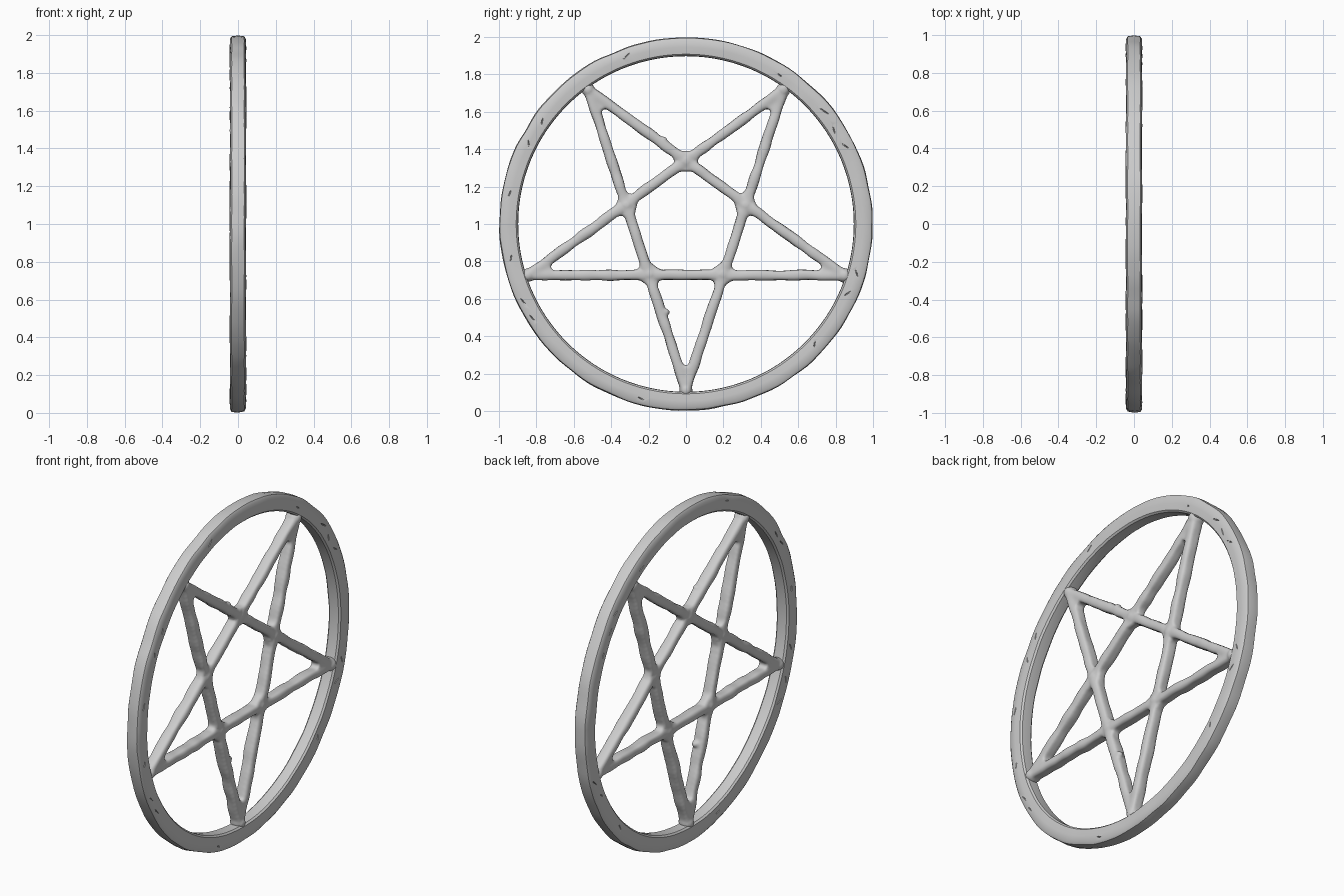
import bpy, bmesh, random
from math import sin, cos, pi, radians
from mathutils import Vector, Matrix, noise

if "Cube" in bpy.data.objects:
    bpy.data.objects.remove(bpy.data.objects["Cube"])

random.seed(4)
R_STAR = 0.875
C = Vector((0, 0, 1))


def polar(deg, r, x=0.0):
    a = radians(deg)
    return Vector((x, r * cos(a), 1 + r * sin(a)))


def make_object(name, bm):
    bmesh.ops.recalc_face_normals(bm, faces=bm.faces)
    me = bpy.data.meshes.new(name)
    bm.to_mesh(me)
    bm.free()
    ob = bpy.data.objects.new(name, me)
    bpy.context.collection.objects.link(ob)
    return ob


def apply_modifiers(ob):
    bpy.ops.object.select_all(action='DESELECT')
    ob.select_set(True)
    bpy.context.view_layer.objects.active = ob
    for m in list(ob.modifiers):
        bpy.ops.object.modifier_apply(modifier=m.name)


def prism(bm, pts, depth):
    """Closed slab from a (y, z) outline, centred on x = 0."""
    a = [bm.verts.new((-depth, p.y, p.z)) for p in pts]
    b = [bm.verts.new((depth, p.y, p.z)) for p in pts]
    bm.faces.new(a)
    bm.faces.new(b[::-1])
    n = len(pts)
    for i in range(n):
        bm.faces.new((a[i], b[i], b[(i + 1) % n], a[(i + 1) % n]))


def bar(bm, p, q):
    """Eight-sided hewn bar between two points."""
    d = (q - p).normalized()
    side = Vector((1, 0, 0)).cross(d)
    sec = [(0.033, 0.014), (0.024, 0.025), (-0.024, 0.025), (-0.033, 0.014),
           (-0.033, -0.014), (-0.024, -0.025), (0.024, -0.025), (0.033, -0.014)]
    ends = [[bm.verts.new(e + Vector((x, 0, 0)) + side * s) for x, s in sec] for e in (p, q)]
    bm.faces.new(ends[0])
    bm.faces.new(ends[1][::-1])
    for i in range(8):
        j = (i + 1) % 8
        bm.faces.new((ends[0][i], ends[0][j], ends[1][j], ends[1][i]))


def blob(bm, pos, sx, sr):
    bmesh.ops.create_icosphere(bm, subdivisions=2, radius=1,
                               matrix=Matrix.Translation(pos) @ Matrix.Diagonal((sx, sr, sr, 1)))


# Ring: worn rectangular section swept round the circle
bm = bmesh.new()
section = [(0.996, -0.033), (1.0, 0.0), (0.996, 0.033), (0.984, 0.041), (0.945, 0.043),
           (0.908, 0.040), (0.899, 0.030), (0.897, 0.0), (0.899, -0.030),
           (0.908, -0.040), (0.945, -0.043), (0.984, -0.041)]
N = 160
rows = []
for i in range(N):
    row = []
    for r, x in section:
        p = polar(i * 360 / N, r, x)
        wear = noise.noise(p * 7)
        if r > 0.98:
            r -= 0.007 * max(0, wear + 0.3)
        p = polar(i * 360 / N, r, x * (1 + 0.07 * noise.noise(p * 9 + Vector((5, 2, 1)))))
        row.append(bm.verts.new(p))
    rows.append(row)
K = len(section)
for i in range(N):
    a, b = rows[i], rows[(i + 1) % N]
    for k in range(K):
        bm.faces.new((a[k], a[(k + 1) % K], b[(k + 1) % K], b[k]))
ring = make_object("ring", bm)

# Cracks: thin slivers cut shallowly into both faces of the ring
bm = bmesh.new()
for deg in (28, 34, 40, 58, 108, 146, 153, 171, 190, 204, 212, 256, 318, 336, 343):
    for sgn in (-1, 1):
        m = (Matrix.Translation(polar(deg + random.uniform(-2, 2), random.uniform(0.935, 0.965), sgn * 0.044))
             @ Matrix.Rotation(radians(deg + random.uniform(-35, 35)), 4, 'X')
             @ Matrix.Diagonal((0.008, 0.004, random.uniform(0.02, 0.035), 1)))
        bmesh.ops.create_icosphere(bm, subdivisions=1, radius=1, matrix=m)
cutter = make_object("crack_cutter", bm)
cutter.hide_render = True
mod = ring.modifiers.new("cracks", 'BOOLEAN')
mod.operation, mod.solver, mod.object = 'DIFFERENCE', 'EXACT', cutter
apply_modifiers(ring)
bpy.data.objects.remove(cutter)

# Star: five bars, swollen crossings, webbed tips and a few burrs, fused together
bm = bmesh.new()
for k in range(5):
    deg = -90 + 72 * k
    tip = polar(deg, R_STAR)
    bar(bm, polar(deg, R_STAR + 0.01), polar(deg + 144, R_STAR + 0.01))
    blob(bm, polar(deg + 180, R_STAR * 0.382), 0.041, 0.043)
    blob(bm, polar(deg, R_STAR + 0.015), 0.045, 0.036)
    inward = (C - tip).normalized()
    side = Vector((1, 0, 0)).cross(inward)
    prism(bm, [tip - inward * 0.03 - side * 0.022, tip - inward * 0.03 + side * 0.022,
               tip + inward * 0.135 + side * 0.045, tip + inward * 0.115,
               tip + inward * 0.135 - side * 0.045], 0.029)
    # fillets in the four corners of each crossing
    c = polar(deg + 180, R_STAR * 0.382)
    u = (c - C).normalized()
    v = Vector((1, 0, 0)).cross(u)
    prism(bm, [c + u * 0.052, c + v * 0.085 + u * 0.055, c + v * 0.06, c + v * 0.085 - u * 0.055,
               c - u * 0.052, c - v * 0.085 - u * 0.055, c - v * 0.06, c - v * 0.085 + u * 0.055], 0.026)
for y, z in ((0.405, 1.37), (0.585, 0.722), (-0.105, 0.53), (-0.12, 1.45), (-0.6, 0.725)):
    blob(bm, Vector((0.012, y, z)), 0.022, 0.018)
star = make_object("star", bm)
mod = star.modifiers.new("fuse", 'REMESH')
mod.mode, mod.voxel_size = 'VOXEL', 0.009
mod = star.modifiers.new("soften", 'SMOOTH')
mod.factor, mod.iterations = 0.5, 5
apply_modifiers(star)

# Hand-worn unevenness along the bars
normals = [v.normal.copy() for v in star.data.vertices]
for v, n in zip(star.data.vertices, normals):
    v.co += n * (0.002 + 0.006 * noise.noise(v.co * 11))

for ob, ang in ((ring, 35), (star, 60)):
    bpy.ops.object.select_all(action='DESELECT')
    ob.select_set(True)
    bpy.context.view_layer.objects.active = ob
    bpy.ops.object.shade_smooth_by_angle(angle=radians(ang))
